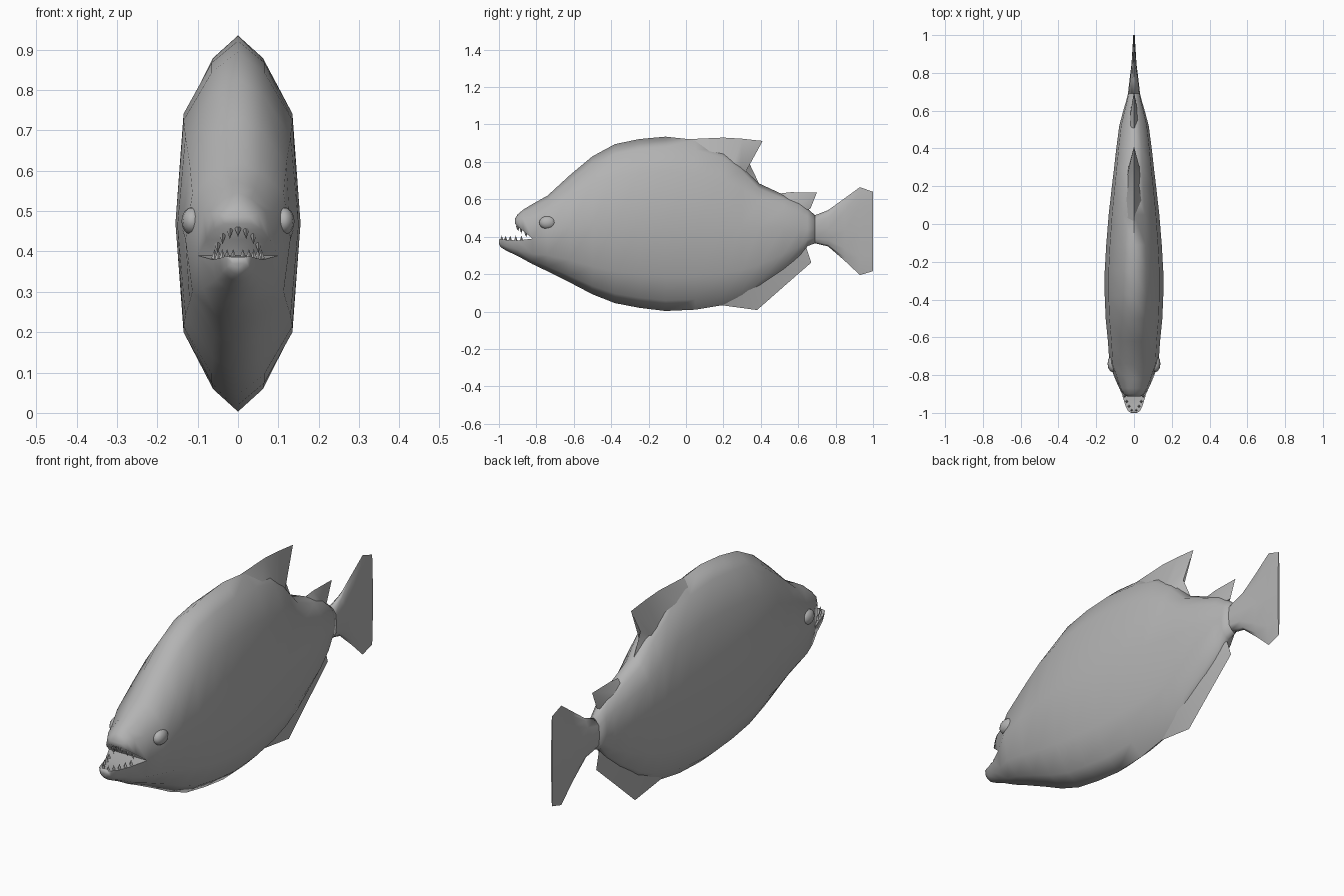
import bpy
import bmesh
import math
from mathutils import Matrix, Vector

cube = bpy.data.objects.get("Cube")
if cube:
    bpy.data.objects.remove(cube, do_unlink=True)

grey = bpy.data.materials.new("fish_grey")
grey.use_nodes = True
COLOR = (0.45, 0.45, 0.45, 1.0)
grey.diffuse_color = COLOR
grey.node_tree.nodes["Principled BSDF"].inputs["Base Color"].default_value = COLOR


def finish(bm, name, angle):
    """Turn a bmesh into a shaded, coloured object."""
    bmesh.ops.recalc_face_normals(bm, faces=bm.faces[:])
    mesh = bpy.data.meshes.new(name)
    bm.to_mesh(mesh)
    bm.free()
    mesh.materials.append(grey)
    ob = bpy.data.objects.new(name, mesh)
    bpy.context.collection.objects.link(ob)
    bpy.ops.object.select_all(action='DESELECT')
    ob.select_set(True)
    bpy.context.view_layer.objects.active = ob
    bpy.ops.object.shade_smooth_by_angle(angle=math.radians(angle))
    return ob


# Pointed-oval half profile: (share of half height, share of half width)
HALF = [(0, 0), (0.12, 0.42), (0.4, 0.87), (1, 1)]


def ring(bm, y, bot, mid, top, hw):
    """Closed 12-point section: 0 belly, 3 left side, 6 back, 9 right side."""
    low = [(w * hw, bot + f * (mid - bot)) for f, w in HALF]
    high = [(w * hw, top - f * (top - mid)) for f, w in HALF[2::-1]]
    side = low + high
    pts = side + [(-x, z) for x, z in side[-2:0:-1]]
    return [bm.verts.new((x, y, z)) for x, z in pts]


def bridge(bm, rings):
    for a, b in zip(rings, rings[1:]):
        n = len(a)
        for i in range(n):
            j = (i + 1) % n
            bm.faces.new((a[i], a[j], b[j], b[i]))


# Body sections: y, belly z, middle z, back z, half width
BODY = [
    (-0.82, 0.253, 0.390, 0.575, 0.100),
    (-0.74, 0.215, 0.430, 0.620, 0.130),
    (-0.62, 0.155, 0.455, 0.730, 0.138),
    (-0.50, 0.092, 0.465, 0.830, 0.150),
    (-0.38, 0.045, 0.470, 0.895, 0.155),
    (-0.25, 0.020, 0.470, 0.922, 0.155),
    (-0.11, 0.003, 0.470, 0.935, 0.147),
    (0.05, 0.010, 0.470, 0.918, 0.134),
    (0.20, 0.035, 0.460, 0.870, 0.117),
    (0.30, 0.068, 0.455, 0.790, 0.105),
    (0.39, 0.115, 0.450, 0.685, 0.095),
    (0.52, 0.210, 0.450, 0.625, 0.078),
    (0.61, 0.290, 0.440, 0.585, 0.054),
    (0.65, 0.350, 0.440, 0.550, 0.042),
    (0.69, 0.365, 0.440, 0.515, 0.032),
]
# Upper snout: y, lip z, back z, half width
SNOUT = [
    (-0.87, 0.430, 0.545, 0.078),
    (-0.90, 0.455, 0.520, 0.058),
    (-0.914, 0.468, 0.497, 0.034),
]
# Lower jaw: y, chin z, lip z, half width
JAW = [
    (-0.90, 0.297, 0.380, 0.064),
    (-0.96, 0.325, 0.383, 0.046),
    (-0.99, 0.343, 0.388, 0.032),
    (-1.00, 0.360, 0.386, 0.016),
]

# Body, with the front section splitting into snout and jaw
bm = bmesh.new()
rings = [ring(bm, *s) for s in BODY]
bridge(bm, rings)
bm.faces.new(rings[-1])
upper, lower = [3, 4, 5, 6, 7, 8, 9], [9, 10, 11, 0, 1, 2, 3]
snout = [[rings[0][i] for i in upper]]
for y, lip, top, hw in SNOUT:
    r = ring(bm, y, lip - 0.05, lip, top, hw)
    snout.append([r[i] for i in upper])
jaw = [[rings[0][i] for i in lower]]
for y, chin, lip, hw in JAW:
    r = ring(bm, y, chin, lip, lip + 0.05, hw)
    jaw.append([r[i] for i in lower])
for part in (snout, jaw):
    bridge(bm, part)
    bm.faces.new(part[-1])
bmesh.ops.delete(bm, geom=[v for v in bm.verts if not v.link_faces], context='VERTS')
finish(bm, "body", 84)

# Tail fin
TAIL = [
    (0.69, 0.365, 0.440, 0.515, 0.032),
    (0.76, 0.348, 0.440, 0.542, 0.024),
    (0.85, 0.270, 0.435, 0.607, 0.013),
    (0.93, 0.195, 0.430, 0.665, 0.008),
    (1.00, 0.216, 0.430, 0.640, 0.004),
]
bm = bmesh.new()
rings = [ring(bm, *s) for s in TAIL]
bridge(bm, rings)
bm.faces.new(rings[0])
bm.faces.new(rings[-1])
finish(bm, "tail_fin", 84)


def fin(name, stations):
    """Wedge fin; stations are base y, base z, edge y, edge z, half thickness."""
    bm = bmesh.new()
    rings = [[bm.verts.new(p) for p in ((-t, by, bz), (0, ey, ez), (t, by, bz))]
             for by, bz, ey, ez, t in stations]
    bridge(bm, rings)
    bm.faces.new(rings[0])
    bm.faces.new(rings[-1])
    finish(bm, name, 60)


fin("dorsal_fin", [
    (0.00, 0.880, 0.02, 0.922, 0.040),
    (0.12, 0.850, 0.20, 0.930, 0.042),
    (0.25, 0.780, 0.30, 0.924, 0.036),
    (0.29, 0.750, 0.41, 0.912, 0.032),
    (0.31, 0.730, 0.34, 0.790, 0.026),
    (0.36, 0.660, 0.39, 0.685, 0.020),
])
fin("rear_back_fin", [
    (0.48, 0.600, 0.51, 0.632, 0.030),
    (0.55, 0.590, 0.56, 0.638, 0.024),
    (0.61, 0.570, 0.70, 0.636, 0.016),
    (0.64, 0.540, 0.665, 0.550, 0.012),
])
fin("anal_fin", [
    (0.14, 0.060, 0.18, 0.035, 0.020),
    (0.33, 0.115, 0.38, 0.008, 0.028),
    (0.48, 0.215, 0.53, 0.140, 0.024),
    (0.59, 0.310, 0.67, 0.262, 0.018),
    (0.62, 0.370, 0.64, 0.350, 0.014),
])

# Eyes
for side, x in (("left", 1), ("right", -1)):
    bm = bmesh.new()
    bmesh.ops.create_uvsphere(
        bm, u_segments=12, v_segments=8, radius=1,
        matrix=Matrix.Translation((x * 0.113, -0.74, 0.475)) @ Matrix.Diagonal((0.027, 0.045, 0.035, 1)))
    finish(bm, side + "_eye", 60)


def teeth(name, places, direction, length):
    """Row of four-sided pointed teeth."""
    bm = bmesh.new()
    for p in places:
        spin = Matrix.Rotation(0 if direction > 0 else math.pi, 4, 'X')
        centre = Vector(p) + Vector((0, 0, direction * length * 0.35))
        bmesh.ops.create_cone(bm, cap_ends=True, segments=4, radius1=0.009, radius2=0.0,
                              depth=length, matrix=Matrix.Translation(centre) @ spin)
    finish(bm, name, 20)


# Teeth follow the lip curves
arc = [math.radians(a) for a in (-70, -45, -22, 0, 22, 45, 70)]
top_row = []
for a in arc:
    y = -0.83 - 0.072 * math.cos(a)
    top_row.append((0.054 * math.sin(a), y, 0.39 + (-0.82 - y) * 0.82))
teeth("upper_teeth", top_row, -1, 0.026)
low_row = [(s * x, y, 0.384) for s in (1, -1)
           for x, y in ((0.012, -0.985), (0.027, -0.965), (0.039, -0.94), (0.049, -0.91), (0.058, -0.88))]
teeth("lower_teeth", low_row, 1, 0.026)
